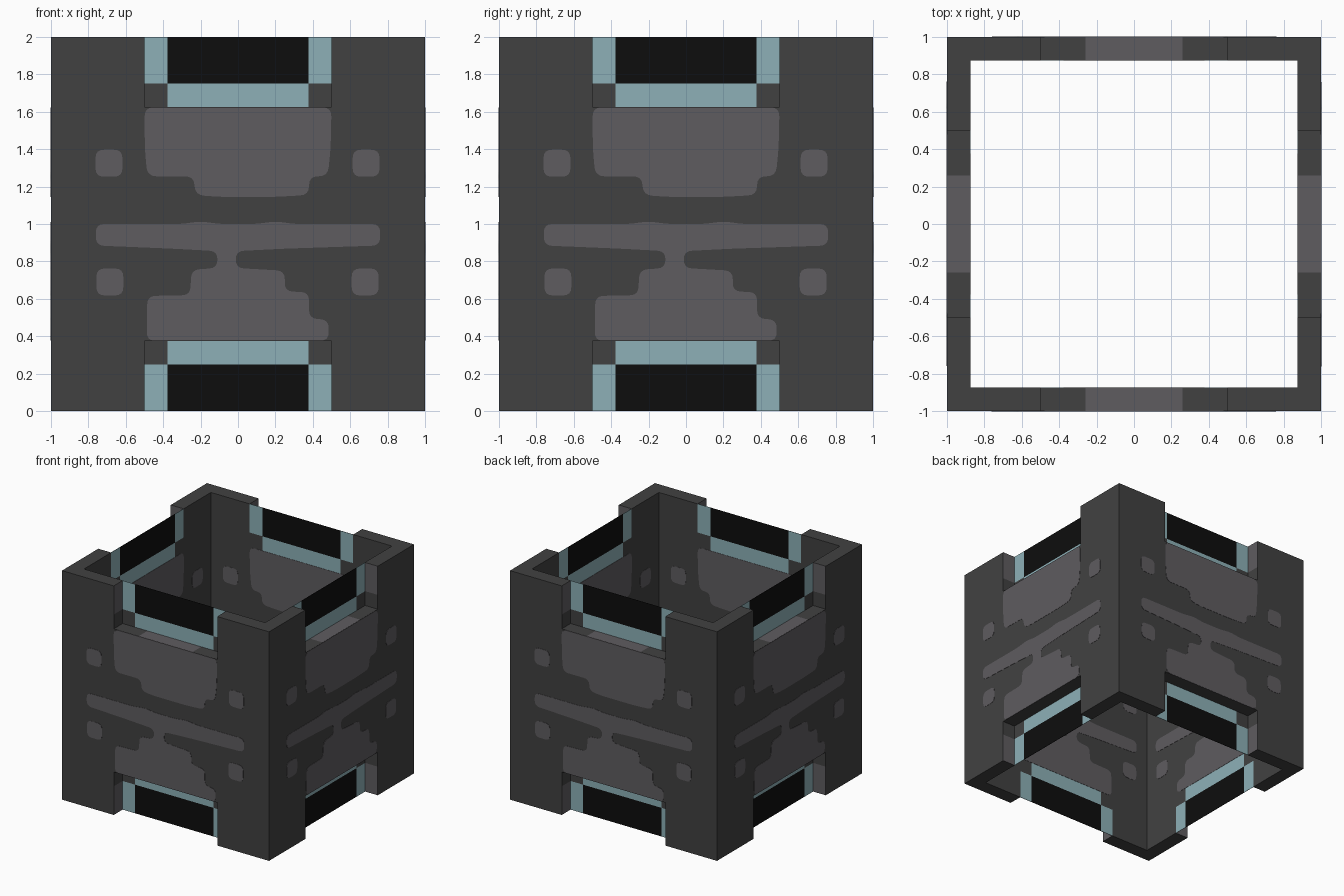
import bpy
import bmesh
import math
from mathutils import Vector

cube = bpy.data.objects.get("Cube")
if cube:
    bpy.data.objects.remove(cube, do_unlink=True)


def material(name, rgb):
    m = bpy.data.materials.new(name)
    m.use_nodes = True
    m.diffuse_color = (*rgb, 1)
    bsdf = m.node_tree.nodes["Principled BSDF"]
    bsdf.inputs["Base Color"].default_value = (*rgb, 1)
    bsdf.inputs["Roughness"].default_value = 0.8
    return m


DARK, GREY, TEAL, BLACK = range(4)
MATS = [material("dark grey", (0.053, 0.053, 0.053)),
        material("worn grey", (0.114, 0.107, 0.117)),
        material("pale teal", (0.266, 0.434, 0.474)),
        material("black", (0.004, 0.004, 0.004))]
OUT, INN, PLATE = 1.0, 0.875, 0.002   # outer wall, inner wall, plate thickness
NOTCH, BAND = 0.5, 0.378              # half widths of the notch and its dark pane


def finish(bm, name):
    me = bpy.data.meshes.new(name)
    bm.to_mesh(me)
    bm.free()
    for m in MATS:
        me.materials.append(m)
    return me


# Outer wall: notched outline with mitred returns to the inner wall
def wall_mesh():
    outline = [(-1, 0), (-.5, 0), (-.5, .25), (-.5, .375), (.5, .375), (.5, .25),
               (.5, 0), (1, 0), (1, 2), (.5, 2), (.5, 1.75), (.5, 1.625),
               (.26, 1.625), (-.26, 1.625), (-.5, 1.625), (-.5, 1.75), (-.5, 2), (-1, 2)]
    bm = bmesh.new()
    outer = [bm.verts.new((x, -OUT, z)) for x, z in outline]
    inner = [bm.verts.new((max(-INN, min(INN, x)), -INN, z)) for x, z in outline]
    bm.faces.new(outer)
    for i in range(len(outline)):
        j = (i + 1) % len(outline)
        if abs(outline[i][0]) == 1 and abs(outline[j][0]) == 1:
            continue
        f = bm.faces.new((outer[j], outer[i], inner[i], inner[j]))
        c = f.calc_center_median()
        ledge = abs(c.x) < .2 and c.z > 1
        post_side = abs(abs(c.x) - NOTCH) < .01 and (c.z > 1.75 or c.z < .25)
        f.material_index = GREY if ledge or post_side else DARK
    return finish(bm, "wall")


# Inner lining: a grid of panes coloured by position
def lining_mesh():
    xs = [-INN, -NOTCH, -BAND, BAND, NOTCH, INN]
    zs = [0, .25, .375, 1.625, 1.75, 2]
    bm = bmesh.new()
    grid = [[bm.verts.new((x, -INN, z)) for x in xs] for z in zs]
    for r in range(5):
        for c in range(5):
            f = bm.faces.new((grid[r][c], grid[r + 1][c],
                              grid[r + 1][c + 1], grid[r][c + 1]))
            p = f.calc_center_median()
            end, side = min(p.z, 2 - p.z), abs(p.x)
            if end < .25 and side < NOTCH:
                f.material_index = BLACK if side < BAND else TEAL
            elif end < .375 and side < BAND:
                f.material_index = TEAL
    return finish(bm, "lining")


def rounded(points, radius):
    """Replace each corner with a short curve."""
    pts, out = [Vector(p) for p in points], []
    for i, p in enumerate(pts):
        a, b = pts[i - 1] - p, pts[(i + 1) % len(pts)] - p
        s = p + a.normalized() * min(radius, a.length * .48)
        e = p + b.normalized() * min(radius, b.length * .48)
        for t in (0, .25, .5, .75, 1):
            out.append(s * (1 - t) ** 2 + p * 2 * t * (1 - t) + e * t * t)
    return out


def square(x, z, h=.072):
    return [(x - h, z - h), (x + h, z - h), (x + h, z + h), (x - h, z + h)]


# Worn patches, as outlines in x and z
UPPER = [(-.5, 1.624), (-.498, 1.4), (-.485, 1.255), (-.235, 1.255), (-.23, 1.155),
         (-.1, 1.145), (.2, 1.145), (.38, 1.155), (.38, 1.255), (.48, 1.255),
         (.495, 1.4), (.5, 1.624)]
LOWER = [(-.76, 1), (-.76, .885), (-.35, .868), (-.11, .855), (-.11, .765),
         (-.25, .755), (-.255, .62), (-.485, .615), (-.488, .376), (.485, .376),
         (.485, .488), (.38, .495), (.38, .635), (.25, .64), (.25, .75), (-.012, .765),
         (-.012, .855), (.25, .868), (.76, .885), (.76, 1), (.3, 1), (.2, 1.015),
         (.1, 1), (-.1, 1), (-.2, 1.015), (-.3, 1)]
PATCHES = [(UPPER, .05), (LOWER, .045)] + [
    (square(x, z), .045) for x, z in
    ((-.69, 1.325), (.685, 1.325), (-.685, .69), (.68, .69))]


# Thin patch plates on the outer wall and on the lining
def patch_mesh():
    bm = bmesh.new()
    for base, top in ((-OUT, -OUT - PLATE), (-INN, -INN + PLATE)):
        for points, radius in PATCHES:
            pts = rounded(points, radius)
            lo = [bm.verts.new((p.x, base, p.y)) for p in pts]
            hi = [bm.verts.new((p.x, top, p.y)) for p in pts]
            faces = [bm.faces.new(hi), bm.faces.new(lo[::-1])]
            for i in range(len(pts)):
                j = (i + 1) % len(pts)
                faces.append(bm.faces.new((hi[j], hi[i], lo[i], lo[j])))
            for f in faces:
                f.material_index = GREY
    bmesh.ops.recalc_face_normals(bm, faces=bm.faces[:])
    return finish(bm, "worn_patches")


# Repeat the three parts on all four sides
parts = {"wall": wall_mesh(), "lining": lining_mesh(), "worn_patches": patch_mesh()}
for k, side in enumerate(("front", "left", "back", "right")):
    for part, mesh in parts.items():
        ob = bpy.data.objects.new(f"{side}_{part}", mesh)
        ob.rotation_euler.z = k * math.pi / 2
        bpy.context.collection.objects.link(ob)
        if part == "lining":
            mod = ob.modifiers.new("thickness", 'SOLIDIFY')
            mod.thickness = 0.003
            mod.offset = -1
